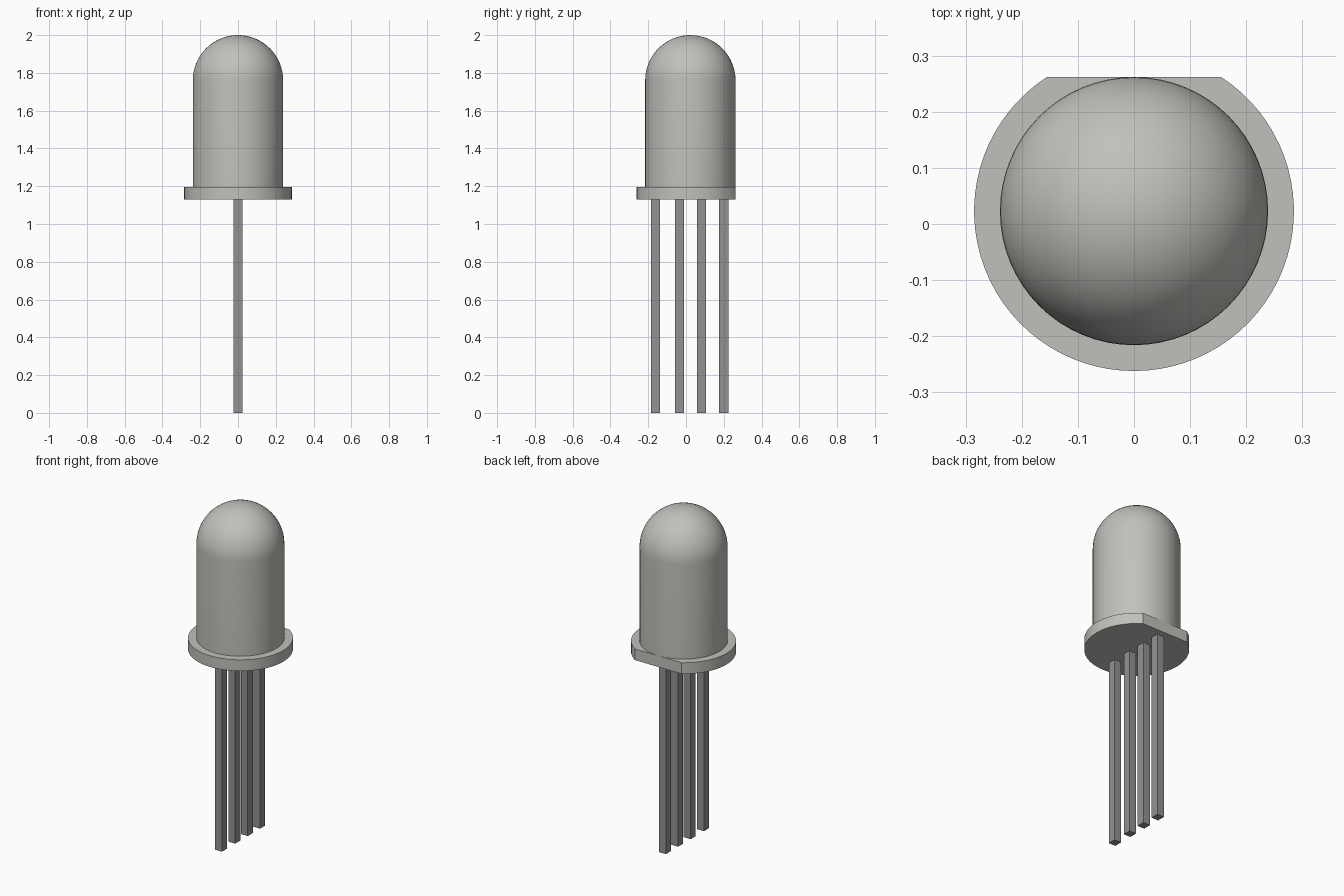
import bpy, bmesh, math

if "Cube" in bpy.data.objects:
    bpy.data.objects.remove(bpy.data.objects["Cube"])

CY = 0.023          # bulb axis in y
FLAT_Y = 0.262      # flat side of the rim


def material(name, rgb):
    m = bpy.data.materials.new(name)
    m.diffuse_color = (*rgb, 1)
    m.use_nodes = True
    m.node_tree.nodes["Principled BSDF"].inputs["Base Color"].default_value = m.diffuse_color
    return m


lens_mat = material("pale grey lens", (0.53, 0.53, 0.50))
metal_mat = material("grey metal", (0.29, 0.29, 0.29))


def finish(name, bm, mat, smooth=False):
    bmesh.ops.recalc_face_normals(bm, faces=bm.faces)
    me = bpy.data.meshes.new(name)
    bm.to_mesh(me)
    bm.free()
    ob = bpy.data.objects.new(name, me)
    bpy.context.collection.objects.link(ob)
    me.materials.append(mat)
    if smooth:
        bpy.ops.object.select_all(action='DESELECT')
        ob.select_set(True)
        bpy.context.view_layer.objects.active = ob
        bpy.ops.object.shade_smooth_by_angle(angle=math.radians(30))
    return ob


# Bulb: straight wall with a hemispherical dome, spun around its axis
R, Z_WALL, Z_DOME = 0.239, 1.19, 1.761
profile = [(0, Z_WALL), (R, Z_WALL)]
profile += [(R * math.cos(a), Z_DOME + R * math.sin(a))
            for a in (math.pi / 2 * i / 16 for i in range(17))]
bm = bmesh.new()
verts = [bm.verts.new((r, CY, z)) for r, z in profile]
edges = [bm.edges.new(pair) for pair in zip(verts, verts[1:])]
bmesh.ops.spin(bm, geom=verts + edges, cent=(0, CY, 0), axis=(0, 0, 1),
               angle=math.tau, steps=64)
bmesh.ops.remove_doubles(bm, verts=bm.verts, dist=1e-4)
finish("bulb", bm, lens_mat, True)

# Rim: disc with one side cut flat
RIM_R, Z0, Z1 = 0.285, 1.13, 1.197
start = math.asin((FLAT_Y - CY) / RIM_R)
sweep = math.pi + 2 * start
bm = bmesh.new()
outline = [bm.verts.new((RIM_R * math.cos(a), CY + RIM_R * math.sin(a), Z0))
           for a in (math.pi - start + sweep * i / 64 for i in range(65))]
base = bm.faces.new(outline)
top = bmesh.ops.extrude_face_region(bm, geom=[base])["geom"]
bmesh.ops.translate(bm, vec=(0, 0, Z1 - Z0),
                    verts=[g for g in top if isinstance(g, bmesh.types.BMVert)])
finish("rim", bm, lens_mat, True)

# Leads: four square pins in a row
for i, y in enumerate((-0.161, -0.035, 0.083, 0.200)):
    bm = bmesh.new()
    bmesh.ops.create_cube(bm, size=1)
    bmesh.ops.scale(bm, vec=(0.046, 0.048, 1.14), verts=bm.verts)
    bmesh.ops.translate(bm, vec=(0, y, 0.57), verts=bm.verts)
    finish(f"lead_{i + 1}", bm, metal_mat)
